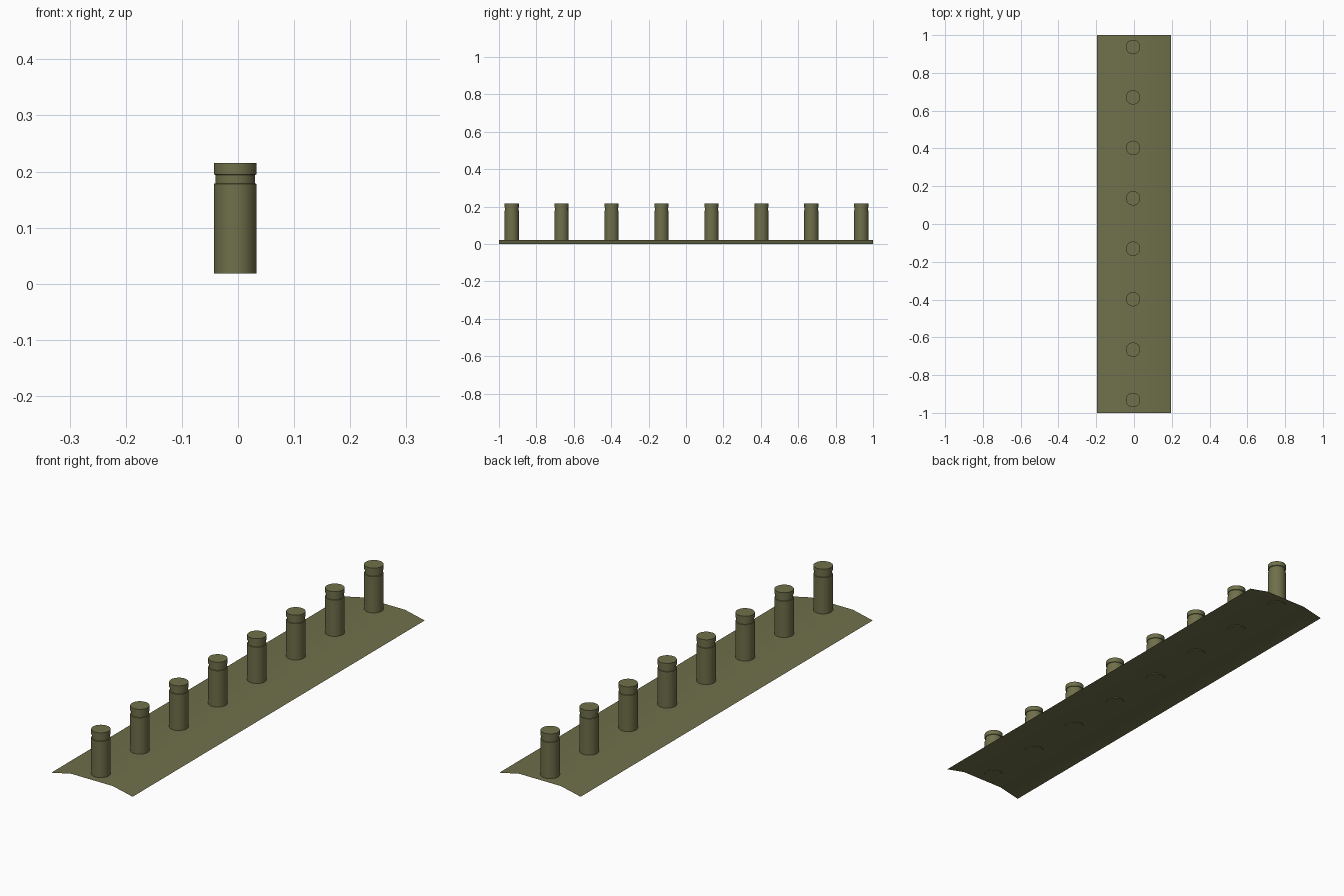
import bpy, bmesh, math

if "Cube" in bpy.data.objects:
    bpy.data.objects.remove(bpy.data.objects["Cube"])

mat = bpy.data.materials.new("olive")
mat.diffuse_color = (0.16, 0.16, 0.07, 1)
mat.use_nodes = True
mat.node_tree.nodes["Principled BSDF"].inputs["Base Color"].default_value = mat.diffuse_color


def make_object(name, bm, angle):
    me = bpy.data.meshes.new(name)
    bm.to_mesh(me)
    bm.free()
    me.materials.append(mat)
    ob = bpy.data.objects.new(name, me)
    bpy.context.collection.objects.link(ob)
    bpy.ops.object.select_all(action='DESELECT')
    ob.select_set(True)
    bpy.context.view_layer.objects.active = ob
    bpy.ops.object.shade_smooth_by_angle(angle=math.radians(angle))
    return ob


# thin bent strip: cross-section swept along y
section = [(-0.195, 0.0), (-0.10, 0.021), (0.10, 0.021), (0.195, 0.0)]
bm = bmesh.new()
rows = [[bm.verts.new((x, y, z)) for x, z in section] for y in (-1, 1)]
for i in range(len(section) - 1):
    bm.faces.new((rows[0][i], rows[0][i + 1], rows[1][i + 1], rows[1][i]))
make_object("base_strip", bm, 30)


# grooved peg: lathed profile of (radius, z), closed at both ends
def peg(name, x, y, sides=32):
    profile = [(0.038, 0.018), (0.038, 0.178), (0.0355, 0.179),
               (0.0355, 0.194), (0.038, 0.195), (0.038, 0.215)]
    bm = bmesh.new()
    rings = []
    for r, z in profile:
        rings.append([bm.verts.new((x + r * math.cos(2 * math.pi * k / sides),
                                    y + r * math.sin(2 * math.pi * k / sides), z))
                      for k in range(sides)])
    for a, b in zip(rings, rings[1:]):
        for k in range(sides):
            n = (k + 1) % sides
            bm.faces.new((a[k], a[n], b[n], b[k]))
    bm.faces.new(rings[0][::-1])
    bm.faces.new(rings[-1])
    make_object(name, bm, 30)


# row of eight pegs along the strip
for i in range(8):
    peg(f"peg_{i + 1}", -0.005, -0.932 + i * 0.267)
